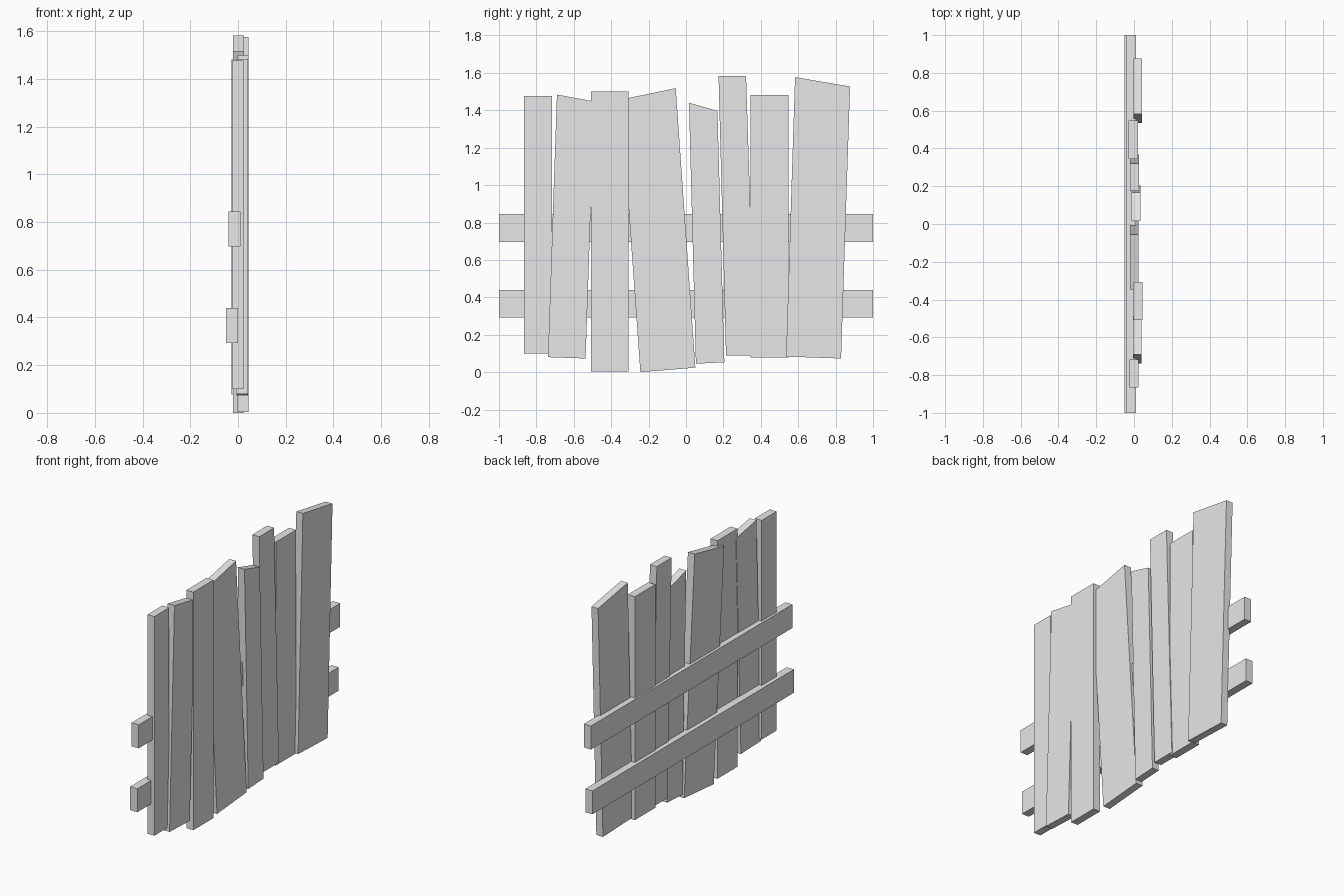
import bpy
import bmesh

cube = bpy.data.objects.get("Cube")
if cube:
    bpy.data.objects.remove(cube)

# Single plain grey for the whole fence
grey = bpy.data.materials.new("light grey")
grey.use_nodes = True
colour = (0.8, 0.8, 0.8, 1)
grey.diffuse_color = colour
grey.node_tree.nodes["Principled BSDF"].inputs["Base Color"].default_value = colour


def board(name, x_back, x_front, outline):
    """Extrude a four-cornered (y, z) outline along x into a flat board."""
    bm = bmesh.new()
    face = bm.faces.new([bm.verts.new((x_back, y, z)) for y, z in outline])
    result = bmesh.ops.extrude_face_region(bm, geom=[face])
    moved = [v for v in result["geom"] if isinstance(v, bmesh.types.BMVert)]
    bmesh.ops.translate(bm, verts=moved, vec=(x_front - x_back, 0, 0))
    bmesh.ops.recalc_face_normals(bm, faces=bm.faces)
    mesh = bpy.data.meshes.new(name)
    bm.to_mesh(mesh)
    bm.free()
    mesh.materials.append(grey)
    obj = bpy.data.objects.new(name, mesh)
    bpy.context.collection.objects.link(obj)
    return obj


def rectangle(y0, y1, z0, z1):
    return [(y0, z0), (y1, z0), (y1, z1), (y0, z1)]


# Crooked upright planks: back, front, outline
planks = [
    (-0.024, 0.024, rectangle(-0.865, -0.717, 0.10, 1.477)),
    (-0.006, 0.041, [(-0.738, 0.08), (-0.537, 0.073), (-0.49, 1.447), (-0.69, 1.484)]),
    (-0.003, 0.045, rectangle(-0.508, -0.308, 0.004, 1.50)),
    (-0.022, 0.025, [(-0.244, 0.0), (0.05, 0.024), (-0.055, 1.518), (-0.348, 1.457)]),
    (-0.013, 0.034, [(0.053, 0.045), (0.205, 0.053), (0.168, 1.397), (0.016, 1.44)]),
    (-0.022, 0.026, [(0.214, 0.088), (0.369, 0.088), (0.321, 1.583), (0.174, 1.583)]),
    (-0.028, 0.021, rectangle(0.345, 0.547, 0.078, 1.482)),
    (-0.003, 0.043, [(0.535, 0.083), (0.829, 0.073), (0.877, 1.527), (0.583, 1.577)]),
]
for i, (back, front, outline) in enumerate(planks, 1):
    board(f"plank_{i}", back, front, outline)

# Horizontal rails behind the planks
board("upper_rail", -0.039, 0.01, rectangle(-1, 1, 0.697, 0.845))
board("lower_rail", -0.05, 0.0, rectangle(-1, 1, 0.293, 0.44))
